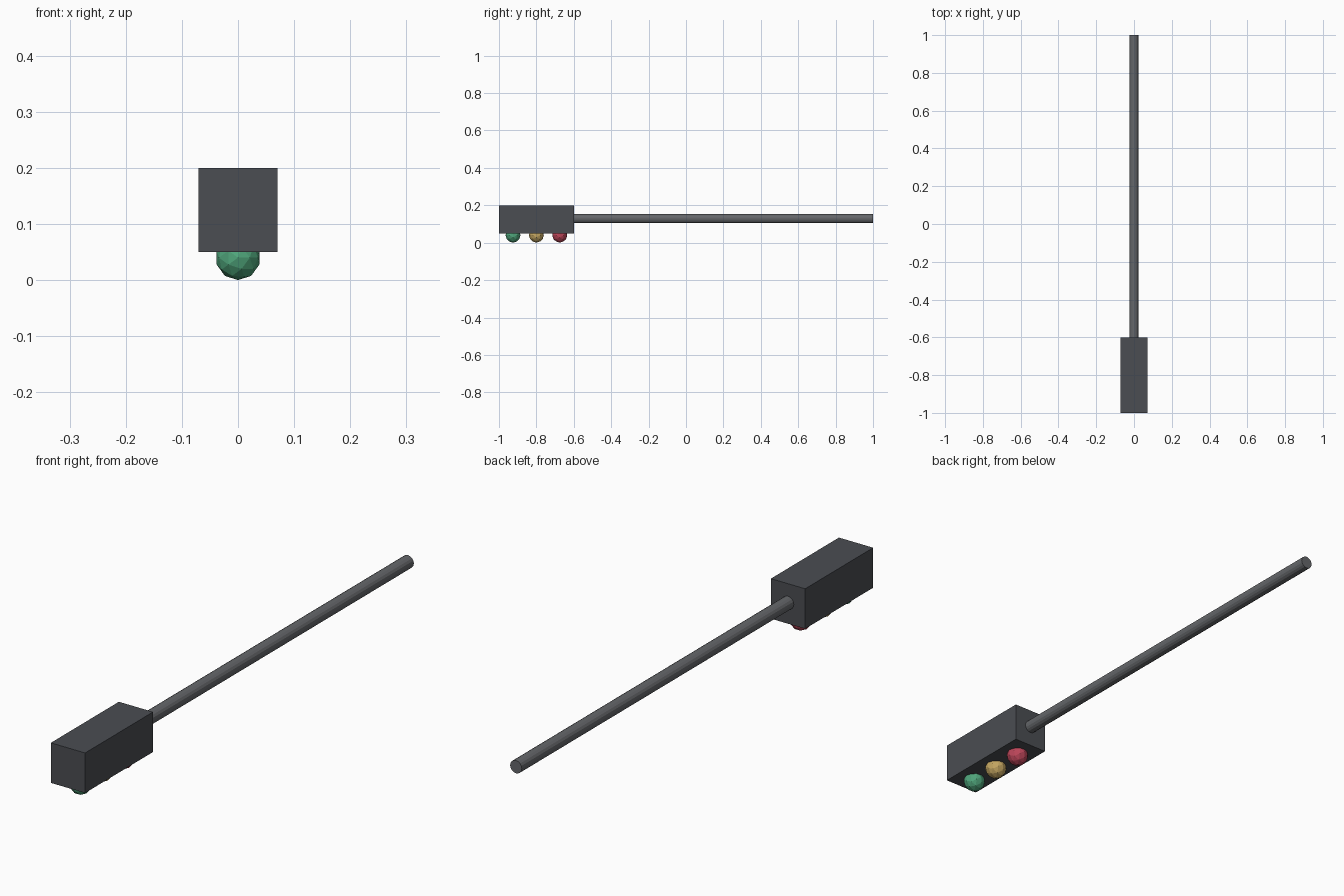
import bpy
from math import radians

if "Cube" in bpy.data.objects:
    bpy.data.objects.remove(bpy.data.objects["Cube"])


def paint(obj, name, color):
    mat = bpy.data.materials.new(name)
    mat.diffuse_color = color
    mat.use_nodes = True
    mat.node_tree.nodes["Principled BSDF"].inputs["Base Color"].default_value = mat.diffuse_color
    obj.data.materials.append(mat)


DARK = (0.07, 0.075, 0.085, 1)

# Signal housing
bpy.ops.mesh.primitive_cube_add(size=1, location=(0, -0.8, 0.125))
housing = bpy.context.object
housing.name = "signal_housing"
housing.scale = (0.141, 0.4, 0.149)
paint(housing, "housing_dark", DARK)

# Pole running back from the housing
pole_start, pole_end = -0.62, 1.0
bpy.ops.mesh.primitive_cylinder_add(
    vertices=16, radius=0.024, depth=pole_end - pole_start,
    location=(0, (pole_start + pole_end) / 2, 0.129),
    rotation=(radians(90), 0, 0))
pole = bpy.context.object
pole.name = "pole"
paint(pole, "pole_grey", (0.13, 0.135, 0.145, 1))

# Faceted lamps, half sunk into the housing
lamps = [("green", -0.925, (0.08, 0.38, 0.2, 1)),
         ("amber", -0.8, (0.55, 0.38, 0.12, 1)),
         ("red", -0.675, (0.5, 0.06, 0.1, 1))]
for name, y, color in lamps:
    bpy.ops.mesh.primitive_ico_sphere_add(
        subdivisions=2, radius=0.04, location=(0, y, 0.04),
        rotation=(radians(90), 0, 0))
    lamp = bpy.context.object
    lamp.name = name + "_lamp"
    paint(lamp, name + "_glass", color)
